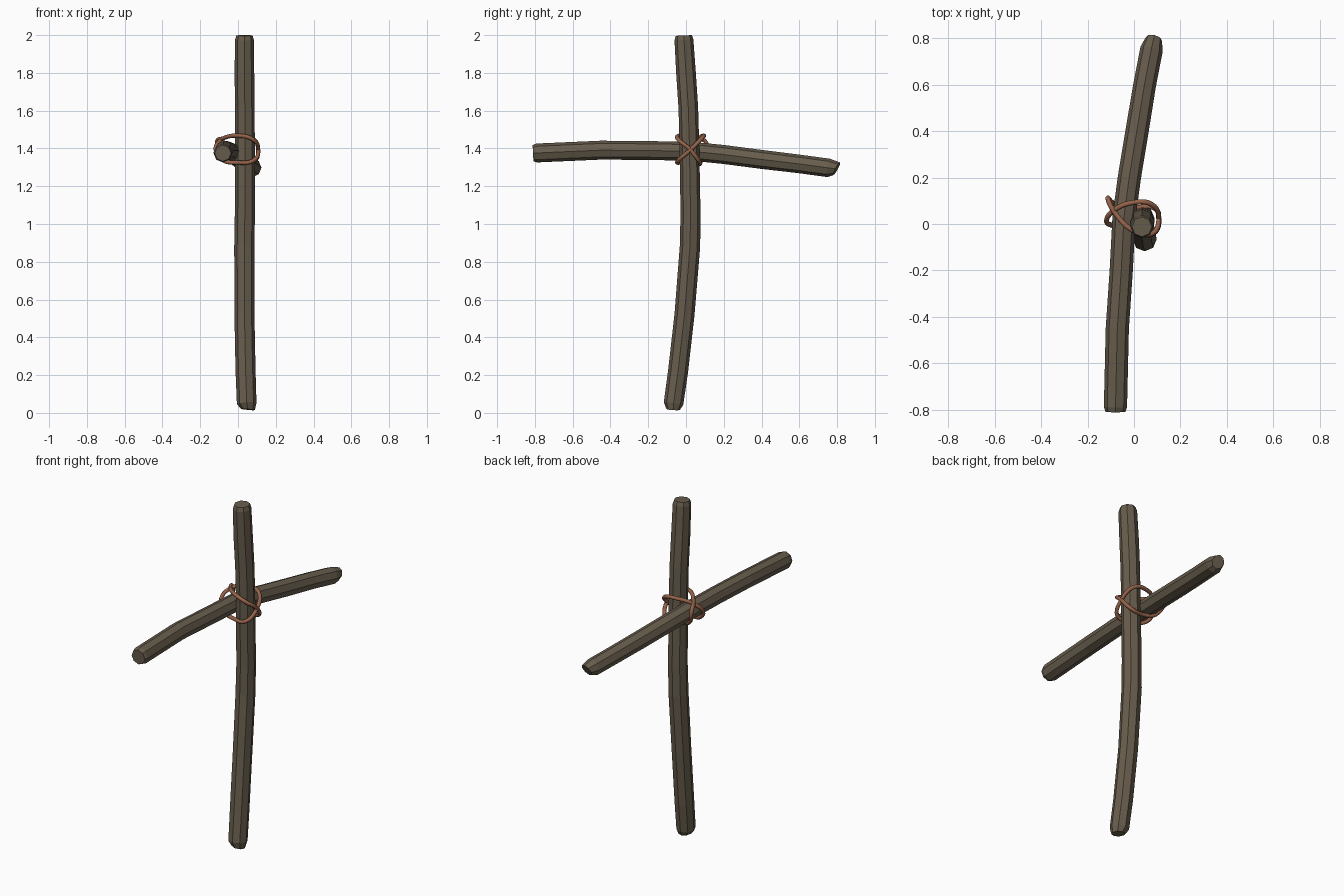
import bpy, bmesh, math
from mathutils import Vector

if "Cube" in bpy.data.objects:
    bpy.data.objects.remove(bpy.data.objects["Cube"])


def material(name, rgb):
    m = bpy.data.materials.new(name)
    m.diffuse_color = (*rgb, 1)
    m.use_nodes = True
    m.node_tree.nodes["Principled BSDF"].inputs["Base Color"].default_value = m.diffuse_color
    return m


WOOD = material("weathered wood", (0.135, 0.108, 0.073))
COPPER = material("copper wire", (0.30, 0.125, 0.07))


def stick(name, path, side, cuts, sides=8):
    """Loft octagons along a path of (x, y, z, radius); cuts = slant of each end cap."""
    bm = bmesh.new()
    pts = [Vector(p[:3]) for p in path]
    last = len(pts) - 1
    rings = []
    for i, p in enumerate(pts):
        t = (pts[min(i + 1, last)] - pts[max(i - 1, 0)]).normalized()
        u = (Vector(side) - t * t.dot(Vector(side))).normalized()
        v = t.cross(u)
        slant = Vector(cuts[0]) if i == 0 else Vector(cuts[1]) if i == last else Vector()
        ring = []
        for k in range(sides):
            a = math.tau * k / sides
            off = (u * math.cos(a) + v * math.sin(a)) * path[i][3]
            ring.append(bm.verts.new(p + off + t * off.dot(slant)))
        rings.append(ring)
    for a, b in zip(rings, rings[1:]):
        for k in range(sides):
            j = (k + 1) % sides
            bm.faces.new((a[k], a[j], b[j], b[k]))
    bm.faces.new(rings[0][::-1])
    bm.faces.new(rings[-1])
    bmesh.ops.recalc_face_normals(bm, faces=bm.faces)
    me = bpy.data.meshes.new(name)
    bm.to_mesh(me)
    bm.free()
    me.materials.append(WOOD)
    ob = bpy.data.objects.new(name, me)
    bpy.context.collection.objects.link(ob)
    return ob


# Upright branch, bowed towards +y in the middle
stick("upright_branch", [
    (0.052, -0.068, 0.018, 0.036), (0.046, -0.066, 0.05, 0.052),
    (0.04, -0.042, 0.22, 0.053), (0.034, -0.008, 0.52, 0.053),
    (0.034, 0.021, 0.88, 0.054), (0.036, 0.024, 1.05, 0.053),
    (0.037, 0.018, 1.42, 0.052), (0.036, 0.012, 1.62, 0.052),
    (0.034, 0.0, 1.80, 0.052), (0.034, -0.011, 1.975, 0.05),
    (0.034, -0.012, 1.998, 0.043)],
    (1, 0, 0), ((-0.3, 0, 0), (0, 0, 0)))

# Crossing branch, drooping at its far end
stick("cross_branch", [
    (-0.08, -0.81, 1.375, 0.043), (-0.08, -0.79, 1.376, 0.05),
    (-0.072, -0.45, 1.391, 0.05), (-0.055, -0.2, 1.389, 0.05),
    (-0.043, 0.03, 1.385, 0.05), (-0.02, 0.2, 1.368, 0.05),
    (0.013, 0.4, 1.342, 0.05), (0.046, 0.6, 1.318, 0.049),
    (0.076, 0.755, 1.297, 0.049), (0.085, 0.797, 1.292, 0.036)],
    (1, 0, 0), ((0, 0, 0), (0, 0, 0.4)))

# Two wire loops lashed diagonally round the joint
LOOPS = [
    [(-0.118, 0.01, 1.39), (-0.085, 0.06, 1.448), (0, 0.093, 1.468), (0.075, 0.085, 1.455),
     (0.107, 0.02, 1.39), (0.08, -0.042, 1.335), (0, -0.035, 1.325), (-0.08, -0.01, 1.338)],
    [(-0.112, 0.108, 1.43), (-0.08, 0.045, 1.453), (0, -0.03, 1.468), (0.075, -0.043, 1.45),
     (0.107, 0.02, 1.396), (0.08, 0.072, 1.328), (0, 0.07, 1.322), (-0.08, 0.085, 1.345)],
]
for n, pts in enumerate(LOOPS):
    cu = bpy.data.curves.new("wire_lashing", 'CURVE')
    cu.dimensions = '3D'
    cu.bevel_depth = 0.011
    cu.bevel_resolution = 2
    cu.resolution_u = 5
    sp = cu.splines.new('BEZIER')
    sp.bezier_points.add(len(pts) - 1)
    sp.use_cyclic_u = True
    for bp, co in zip(sp.bezier_points, pts):
        bp.co = co
        bp.handle_left_type = bp.handle_right_type = 'AUTO'
    cu.materials.append(COPPER)
    ob = bpy.data.objects.new(f"wire_lashing_{n + 1}", cu)
    bpy.context.collection.objects.link(ob)
